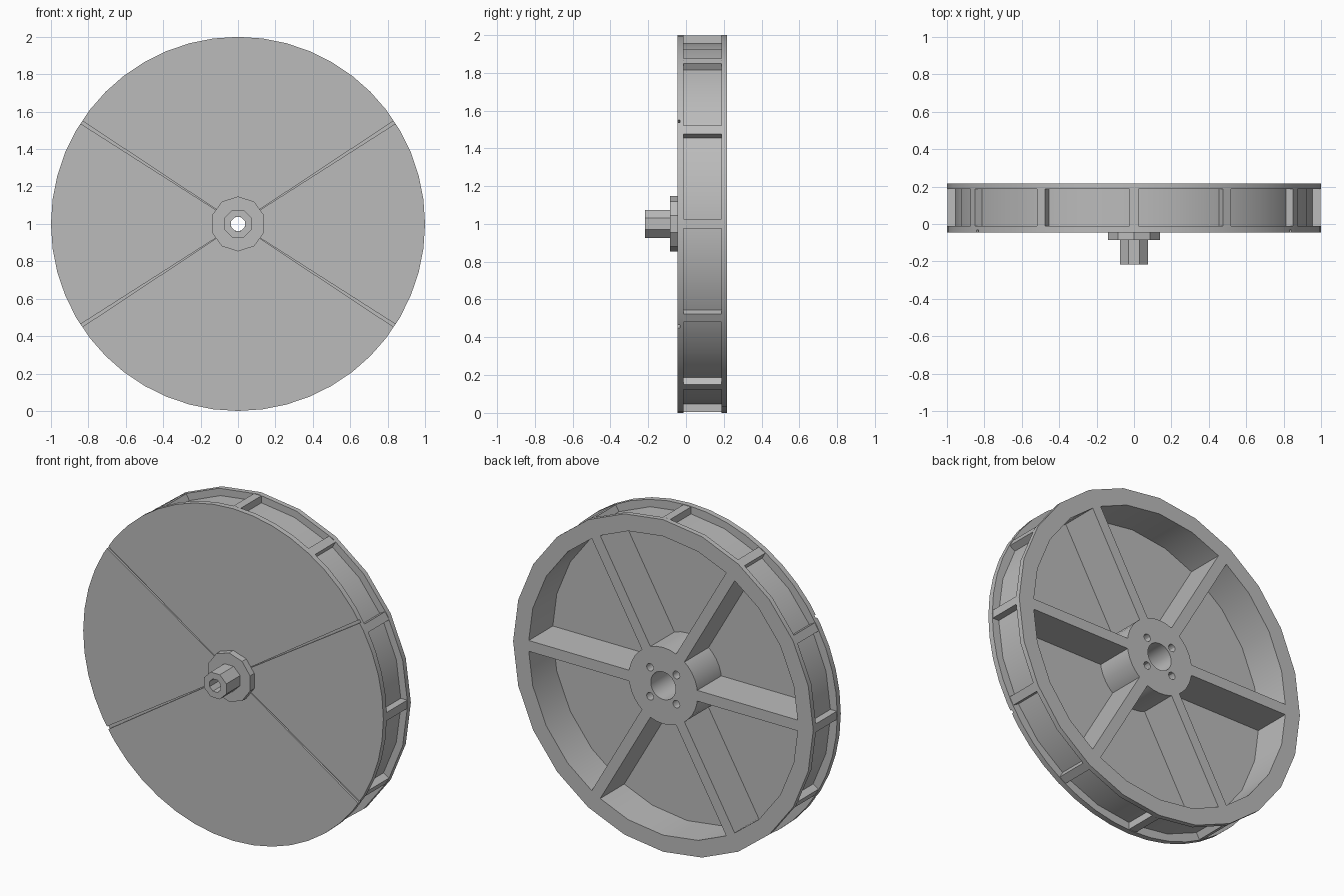
import bpy, bmesh
from math import sin, cos, pi, radians
from mathutils import Matrix, Vector

cube = bpy.data.objects.get("Cube")
if cube:
    bpy.data.objects.remove(cube)

grey = bpy.data.materials.new("plain_grey")
grey.use_nodes = True
colour = (0.5, 0.5, 0.5, 1)
grey.diffuse_color = colour
grey.node_tree.nodes["Principled BSDF"].inputs["Base Color"].default_value = colour

FRONT, BACK = -0.045, 0.217      # faces of the wheel along y
CENTRE = Vector((0, 0, 1))


def finish(name, bm):
    bmesh.ops.recalc_face_normals(bm, faces=bm.faces)
    bmesh.ops.translate(bm, verts=bm.verts, vec=CENTRE)
    mesh = bpy.data.meshes.new(name)
    bm.to_mesh(mesh)
    bm.free()
    ob = bpy.data.objects.new(name, mesh)
    bpy.context.collection.objects.link(ob)
    mesh.materials.append(grey)
    return ob


def smooth(ob):
    bpy.ops.object.select_all(action='DESELECT')
    ob.select_set(True)
    bpy.context.view_layer.objects.active = ob
    bpy.ops.object.shade_smooth_by_angle(angle=radians(30))


def lathe(name, profile, sides, turn=0.0, centre=(0, 0)):
    """Spin a closed (radius, y) profile around the y axis."""
    bm = bmesh.new()
    rings = []
    for i in range(sides):
        a = turn + 2 * pi * i / sides
        rings.append([bm.verts.new((centre[0] + r * cos(a), y, centre[1] + r * sin(a)))
                      for r, y in profile])
    n = len(profile)
    for i in range(sides):
        p, q = rings[i], rings[(i + 1) % sides]
        for j in range(n):
            k = (j + 1) % n
            bm.faces.new((p[j], p[k], q[k], q[j]))
    return finish(name, bm)


def tube(name, r_in, r_out, y0, y1, sides, turn=0.0):
    return lathe(name, [(r_in, y0), (r_out, y0), (r_out, y1), (r_in, y1)], sides, turn)


def radial_bar(name, angle, r0, r1, w0, w1, y0, y1):
    """Bar pointing outward at an angle, with a width at each end."""
    bm = bmesh.new()
    bmesh.ops.create_cube(bm, size=1)
    for v in bm.verts:
        outer = v.co.x > 0
        v.co = Vector((r1 if outer else r0,
                       y1 if v.co.y > 0 else y0,
                       v.co.z * (w1 if outer else w0)))
    bmesh.ops.rotate(bm, verts=bm.verts, matrix=Matrix.Rotation(-angle, 3, 'Y'))
    return finish(name, bm)


def cut(ob, cutters):
    for c in cutters:
        c.hide_render = True
        mod = ob.modifiers.new("cut", 'BOOLEAN')
        mod.object = c
        mod.operation = 'DIFFERENCE'
        mod.solver = 'EXACT'
        bpy.context.view_layer.objects.active = ob
        bpy.ops.object.modifier_apply(modifier=mod.name)
        bpy.data.objects.remove(c)


# Front disc with four shallow tapering grooves
disc = tube("front_disc", 0.04, 1.0, FRONT, -0.012, 48)
grooves = [radial_bar("groove_cutter", a, 0.14, 1.02, 0.003, 0.018, -0.1, FRONT + 0.012)
           for a in (radians(s) for s in (33, 147, 213, 327))]
cut(disc, grooves)
smooth(disc)

# Rim: recessed wall with a raised back flange
rim = lathe("rim", [(0.9, -0.013), (0.957, -0.013), (0.957, 0.187),
                    (1.0, 0.187), (1.0, BACK), (0.9, BACK)], 24)
smooth(rim)

# Tread ridges dividing the rim into twelve pockets
for i in range(12):
    radial_bar(f"tread_ridge_{i + 1}", i * pi / 6, 0.94, 0.996, 0.05, 0.05, -0.014, 0.19)

# Six spokes flush with the back
for i in range(6):
    radial_bar(f"spoke_{i + 1}", i * pi / 3, 0.2, 0.91, 0.065, 0.065, -0.014, BACK)

# Hub with a centre bore and four bolt holes
hub = tube("hub", 0.083, 0.23, -0.014, BACK, 32)
bolts = []
for k in range(4):
    a = pi / 4 + k * pi / 2
    bolts.append(lathe("bolt_cutter", [(0.0005, 0.12), (0.023, 0.12), (0.023, 0.3), (0.0005, 0.3)],
                       12, centre=(0.124 * cos(a), 0.124 * sin(a))))
for c in bolts:     # close the tiny centre of each cutter
    bm = bmesh.new()
    bm.from_mesh(c.data)
    bmesh.ops.remove_doubles(bm, verts=bm.verts, dist=0.002)
    bm.to_mesh(c.data)
    bm.free()
cut(hub, bolts)
smooth(hub)

# Front collar and hollow axle stub
collar = tube("collar", 0.04, 0.147, -0.085, FRONT + 0.002, 10, pi / 10)
axle = lathe("axle", [(0.04, -0.217), (0.08, -0.217), (0.08, -0.084), (0.04, -0.084)], 8, pi / 8)
